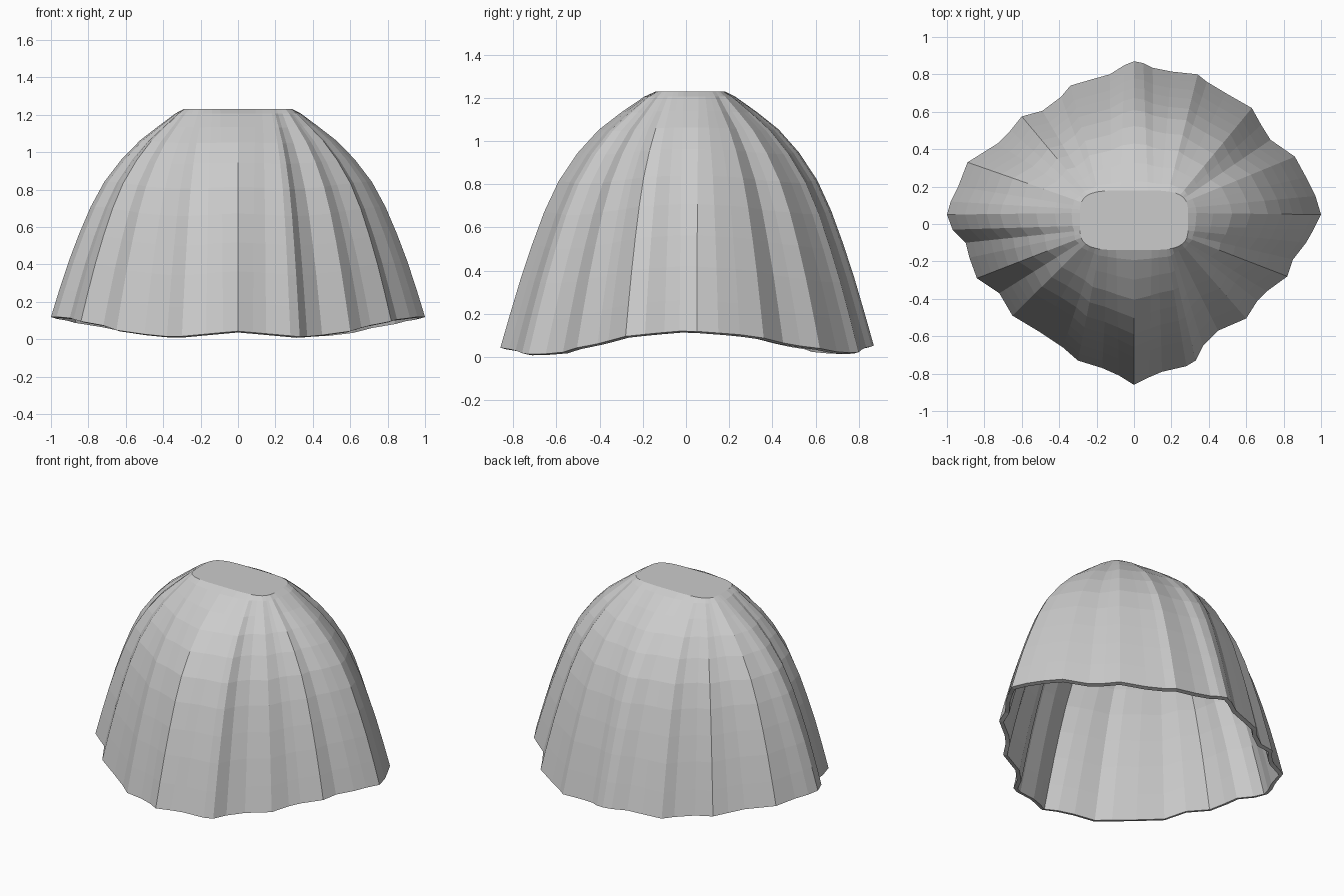
import bpy, bmesh, math
from mathutils import Vector

if "Cube" in bpy.data.objects:
    bpy.data.objects.remove(bpy.data.objects["Cube"])

# Wavy hem outline seen from above, counter-clockwise from the right
HEM = [(1, .05), (.97, .15), (.92, .25), (.86, .36), (.73, .45), (.68, .53), (.63, .62), (.49, .70),
       (.39, .76), (.34, .80), (.2, .815), (.1, .835), (.05, .86), (0, .87), (-.05, .85), (-.13, .80),
       (-.22, .775), (-.34, .74), (-.39, .68), (-.49, .605), (-.60, .575), (-.66, .5), (-.73, .43),
       (-.89, .33), (-.94, .2), (-.98, .12), (-1, .05), (-.97, -.03), (-.9, -.1), (-.88, -.18),
       (-.84, -.29), (-.72, -.37), (-.65, -.49), (-.5, -.58), (-.38, -.66), (-.3, -.73),
       (-.17, -.77), (-.08, -.81), (0, -.86), (.08, -.82), (.15, -.79), (.28, -.76), (.33, -.73),
       (.37, -.65), (.45, -.57), (.6, -.505), (.66, -.41), (.71, -.36), (.82, -.28), (.85, -.19),
       (.92, -.1), (.96, -.03)]
# Domed side profile: (drop from the top, spread towards the hem)
PROFILE = [(0, 0), (.02, .05), (.08, .17), (.15, .31), (.24, .45), (.35, .585),
           (.47, .69), (.6, .78), (.73, .86), (.87, .935), (1, 1)]
# Hem height: (turn from the side towards front or back, z)
HEM_Z = [(0, .122), (.2, .098), (.4, .05), (.6, .018), (.72, .012), (1, .043)]
TOP = 1.23
N = len(HEM)


def lerp_table(table, t):
    for (a, u), (b, v) in zip(table, table[1:]):
        if t <= b:
            return u + (v - u) * (t - a) / (b - a)
    return table[-1][1]


def spow(v, p):
    return math.copysign(abs(v) ** p, v)


def column(i):
    """Waist point, unpleated hem point, pleat offset and turn of one fold line."""
    x, y = HEM[i]
    a = math.atan2(y, x)
    waist = Vector((.29 * spow(math.cos(a), .48), .02 + .16 * spow(math.sin(a), .48), TOP))
    turn = math.atan2(abs(y), abs(x)) / (math.pi / 2)
    z = lerp_table(HEM_Z, turn) + (.01 * turn if y > 0 else 0)
    near = [math.hypot(*HEM[(i + k) % N]) for k in range(-4, 5)]
    ratio = sum(near) / len(near) / math.hypot(x, y)
    smooth = Vector((x * ratio, y * ratio, z))
    return waist, smooth, Vector((x, y, z)) - smooth, turn


# Pleated skirt shell
bm = bmesh.new()
columns = [column(i) for i in range(N)]
rings = []
for drop, spread in PROFILE:
    ring = []
    for waist, hem, pleat, turn in columns:
        # Front and back are a little fuller than the sides
        s = spread + .3 * turn * spread * (1 - spread) ** 2
        p = waist.lerp(hem, s) + pleat * s ** .6
        p.z = TOP + (hem.z - TOP) * drop
        ring.append(bm.verts.new(p))
    rings.append(ring)
for up, low in zip(rings, rings[1:]):
    for i in range(N):
        j = (i + 1) % N
        bm.faces.new((up[i], low[i], low[j], up[j]))
# Flat waist cap
bm.faces.new(rings[0])
bm.normal_update()

mesh = bpy.data.meshes.new("pleated_skirt")
bm.to_mesh(mesh)
bm.free()
skirt = bpy.data.objects.new("pleated_skirt", mesh)
bpy.context.collection.objects.link(skirt)

# Cloth thickness, inwards
solid = skirt.modifiers.new("cloth_thickness", 'SOLIDIFY')
solid.thickness = .026
solid.offset = -1

grey = bpy.data.materials.new("light_grey_cloth")
grey.diffuse_color = (.6, .6, .6, 1)
grey.use_nodes = True
grey.node_tree.nodes["Principled BSDF"].inputs["Base Color"].default_value = grey.diffuse_color
mesh.materials.append(grey)
